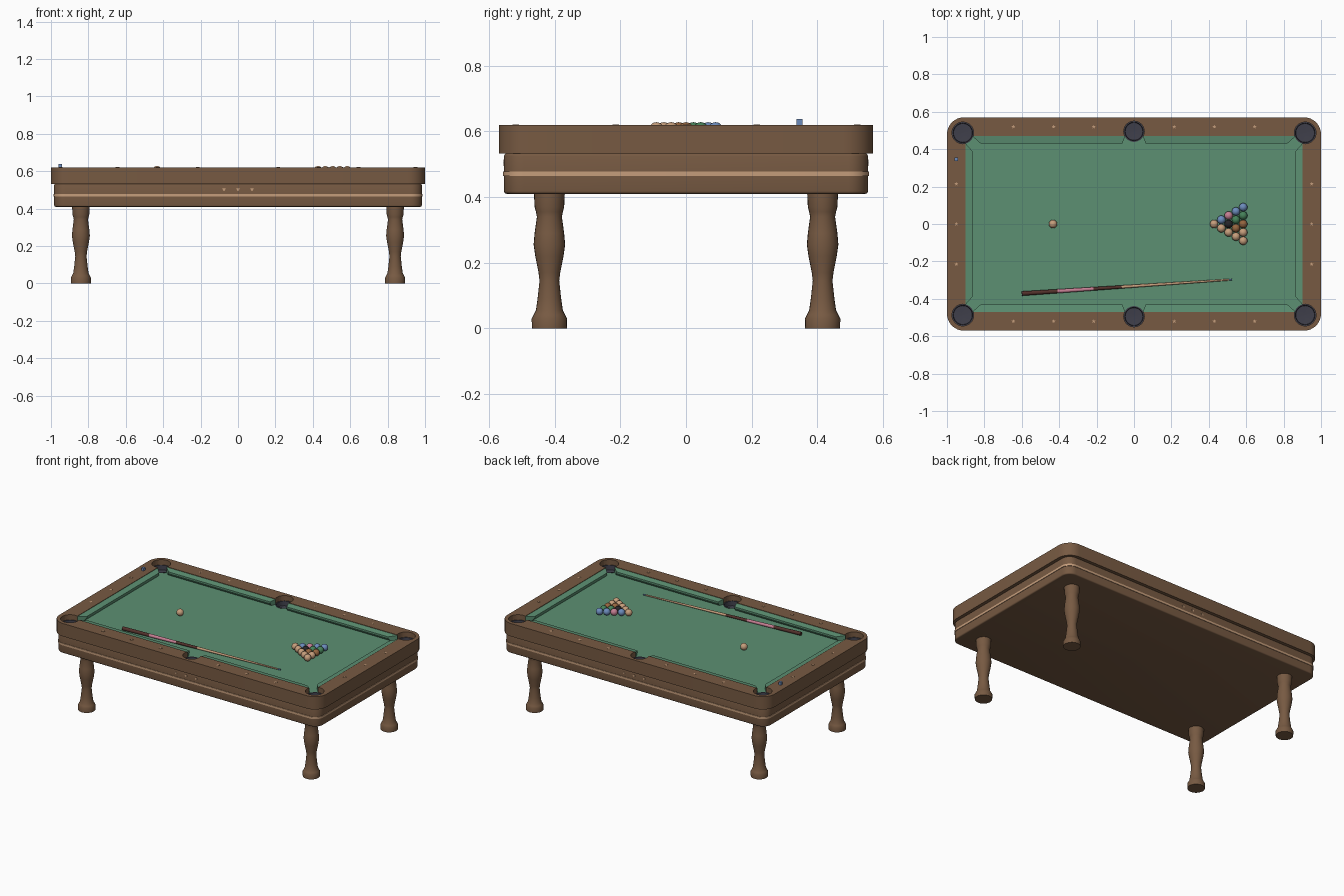
import bpy, bmesh, math
from mathutils import Vector, Matrix

if "Cube" in bpy.data.objects:
    bpy.data.objects.remove(bpy.data.objects["Cube"])


def material(name, r, g, b):
    m = bpy.data.materials.new(name)
    m.diffuse_color = (r, g, b, 1)
    m.use_nodes = True
    m.node_tree.nodes["Principled BSDF"].inputs["Base Color"].default_value = m.diffuse_color
    return m


WOOD = material("walnut wood", 0.185, 0.102, 0.055)
FELT = material("green felt", 0.107, 0.28, 0.17)
TAN = material("warm ivory", 0.56, 0.34, 0.2)
CHAR = material("charcoal pocket", 0.05, 0.05, 0.07)
BLUE = material("soft blue", 0.15, 0.26, 0.5)
PINK = material("rose", 0.56, 0.21, 0.29)
BLACK = material("black", 0.02, 0.018, 0.022)
DARK = material("dark rosewood", 0.085, 0.03, 0.024)
GREEN = material("ball green", 0.06, 0.22, 0.1)
BROWN = material("amber brown", 0.3, 0.13, 0.05)


def finish(name, bm, mat, smooth=True):
    bmesh.ops.recalc_face_normals(bm, faces=bm.faces)
    me = bpy.data.meshes.new(name)
    bm.to_mesh(me)
    bm.free()
    ob = bpy.data.objects.new(name, me)
    bpy.context.collection.objects.link(ob)
    for m in (mat if isinstance(mat, list) else [mat]):
        me.materials.append(m)
    if smooth:
        activate(ob)
        bpy.ops.object.shade_smooth_by_angle(angle=math.radians(35))
    return ob


def activate(ob):
    bpy.ops.object.select_all(action='DESELECT')
    ob.select_set(True)
    bpy.context.view_layer.objects.active = ob


def rounded(hx, hy, r, n=8):
    pts = []
    for k, (sx, sy) in enumerate([(1, 1), (-1, 1), (-1, -1), (1, -1)]):
        for i in range(n + 1):
            a = (k + i / n) * math.pi / 2
            pts.append((sx * (hx - r) + r * math.cos(a), sy * (hy - r) + r * math.sin(a)))
    return pts


def circle(cx, cy, r, n=32):
    return [(cx + r * math.cos(2 * math.pi * i / n), cy + r * math.sin(2 * math.pi * i / n)) for i in range(n)]


def prism(name, pts, z0, z1, mat, smooth=True):
    bm = bmesh.new()
    lo = [bm.verts.new((x, y, z0)) for x, y in pts]
    hi = [bm.verts.new((x, y, z1)) for x, y in pts]
    bm.faces.new(lo)
    bm.faces.new(hi)
    n = len(pts)
    for i in range(n):
        j = (i + 1) % n
        bm.faces.new((lo[i], lo[j], hi[j], hi[i]))
    return finish(name, bm, mat, smooth)


def lathe(name, prof, n, mat, band=None):
    """Spin (radius, z) points about z; band lists a material index per ring."""
    bm = bmesh.new()
    rings = [[bm.verts.new((x, y, z)) for x, y in circle(0, 0, r, n)] for r, z in prof]
    for k in range(len(rings) - 1):
        for i in range(n):
            j = (i + 1) % n
            f = bm.faces.new((rings[k][i], rings[k][j], rings[k + 1][j], rings[k + 1][i]))
            f.material_index = band[k] if band else 0
    bm.faces.new(rings[0])
    f = bm.faces.new(rings[-1])
    f.material_index = band[-1] if band else 0
    return finish(name, bm, mat)


def cut(ob, cutters):
    activate(ob)
    for c in cutters:
        m = ob.modifiers.new("cut", 'BOOLEAN')
        m.operation, m.solver, m.object = 'DIFFERENCE', 'EXACT', c
        bpy.ops.object.modifier_apply(modifier=m.name)
    bpy.ops.object.shade_smooth_by_angle(angle=math.radians(35))


CLOTH = 0.583
pockets = [(sx * 0.915, sy * 0.487, 0.058) for sx in (-1, 1) for sy in (-1, 1)]
pockets += [(0, sy * 0.495, 0.055) for sy in (-1, 1)]

# Rail frame and playing bed, with pocket holes
frame = prism("rail_frame", rounded(1.0, 0.57, 0.09), 0.533, 0.62, WOOD)
bed = prism("cloth_bed", [(-.905, -.475), (.905, -.475), (.905, .475), (-.905, .475)], 0.531, CLOTH, FELT, False)
opening = prism("opening_cutter", [(-.9, -.47), (.9, -.47), (.9, .47), (-.9, .47)], 0.5, 0.7, WOOD, False)
holes = [prism("pocket_cutter", circle(*p), 0.545, 0.7, WOOD, False) for p in pockets]
cut(frame, [opening] + holes)
cut(bed, holes)
for c in [opening] + holes:
    bpy.data.objects.remove(c)

# Pocket cups
for x, y, r in pockets:
    cup = lathe("pocket_cup", [(r + .001, .54), (r + .001, CLOTH + .002), (r - .006, CLOTH + .002),
                               (r - .008, .555), (.001, .552)], 32, CHAR)
    cup.location = (x, y, 0)


# Cushions: wedge section, slanted ends
def cushion(name, outer, nose, place):
    section = [(0, 0.617), (1, 0.611), (1, 0.602), (0.7, CLOTH), (0, CLOTH)]
    bm = bmesh.new()
    ends = []
    for e in (0, 1):
        ends.append([bm.verts.new((*place(outer[e] + (nose[e] - outer[e]) * d, d), z)) for d, z in section])
        bm.faces.new(ends[e])
    for i in range(5):
        j = (i + 1) % 5
        bm.faces.new((ends[0][i], ends[0][j], ends[1][j], ends[1][i]))
    finish(name, bm, FELT, False)


for s in (-1, 1):
    cushion("end_cushion", (-.43, .43), (-.385, .385), lambda t, d: (s * (0.9 - 0.04 * d), t))
    for h in (-1, 1):
        cushion("side_cushion", (.048, .865), (.062, .82), lambda t, d: (h * t, s * (0.47 - 0.04 * d)))

# Apron with softened edges, and its inlaid band
apron = prism("apron", rounded(0.983, 0.554, 0.06), 0.41, 0.533, WOOD, False)
activate(apron)
b = apron.modifiers.new("bevel", 'BEVEL')
b.width, b.segments, b.limit_method, b.angle_limit = 0.008, 3, 'ANGLE', math.radians(60)
bpy.ops.object.modifier_apply(modifier="bevel")
bpy.ops.object.shade_smooth_by_angle(angle=math.radians(35))
prism("apron_band", rounded(0.986, 0.557, 0.062), 0.464, 0.478, TAN)

# Turned legs
leg_profile = [(.053, 0), (.054, .03), (.048, .042), (.041, .055), (.036, .09), (.03, .145), (.033, .17),
               (.043, .22), (.048, .255), (.045, .29), (.038, .34), (.041, .355), (.045, .37), (.047, .412)]
for sx in (-1, 1):
    for sy in (-1, 1):
        leg = lathe("leg", leg_profile, 24, WOOD)
        leg.location = (sx * 0.84, sy * 0.416, 0)


# Inlaid star sights on the rails and apron
def star(name, loc, rot=None):
    pts = []
    for i in range(10):
        a, r = math.pi / 2 + i * math.pi / 5, (0.011, 0.005)[i % 2]
        pts.append((r * math.cos(a), r * math.sin(a)))
    ob = prism(name, pts, -0.001, 0.001, TAN, False)
    ob.location = loc
    if rot:
        ob.rotation_euler = rot


for s in (-1, 1):
    for x in (-.645, -.43, -.215, .215, .43, .645):
        star("rail_sight", (x, s * 0.52, 0.6205))
    for y in (-.215, 0, .215):
        star("rail_sight", (s * 0.95, y, 0.6205))
    for x in (-.075, 0, .075):
        star("apron_star", (x, s * 0.5545, 0.503), (math.pi / 2, 0, 0))

# Balls: cue ball and racked triangle, rows listed from +y to -y
R = 0.0225


def ball(name, x, y, mat):
    bm = bmesh.new()
    bmesh.ops.create_uvsphere(bm, u_segments=24, v_segments=14, radius=R,
                              matrix=Matrix.Translation((x, y, CLOTH + R)))
    finish(name, bm, mat)


ball("cue_ball", -0.433, 0, TAN)
rack = [[TAN], [BLUE, TAN], [PINK, BLACK, TAN], [BLUE, GREEN, BROWN, TAN], [BLUE, GREEN, BROWN, TAN, TAN]]
for i, row in enumerate(rack):
    for j, m in enumerate(row):
        ball("racked_ball", 0.428 + i * R * math.sqrt(3), (i / 2 - j) * 2 * R, m)

# Cue stick lying on the cloth
butt, tip = Vector((-0.60, -0.372, CLOTH + .012)), Vector((0.525, -0.297, CLOTH + .005))
L = (tip - butt).length
cue = lathe("cue_stick", [(.012 - .0075 * f, f * L) for f in (0, .17, .34, .475, .985, 1)], 16,
            [DARK, PINK, TAN, BLUE], [0, 1, 0, 2, 3])
cue.location = butt
cue.rotation_euler = (tip - butt).to_track_quat('Z', 'Y').to_euler()

# Chalk cube on the left rail
bm = bmesh.new()
bmesh.ops.create_cube(bm, size=0.018, matrix=Matrix.Translation((-0.95, 0.346, 0.629)))
finish("chalk", bm, BLUE, False)
